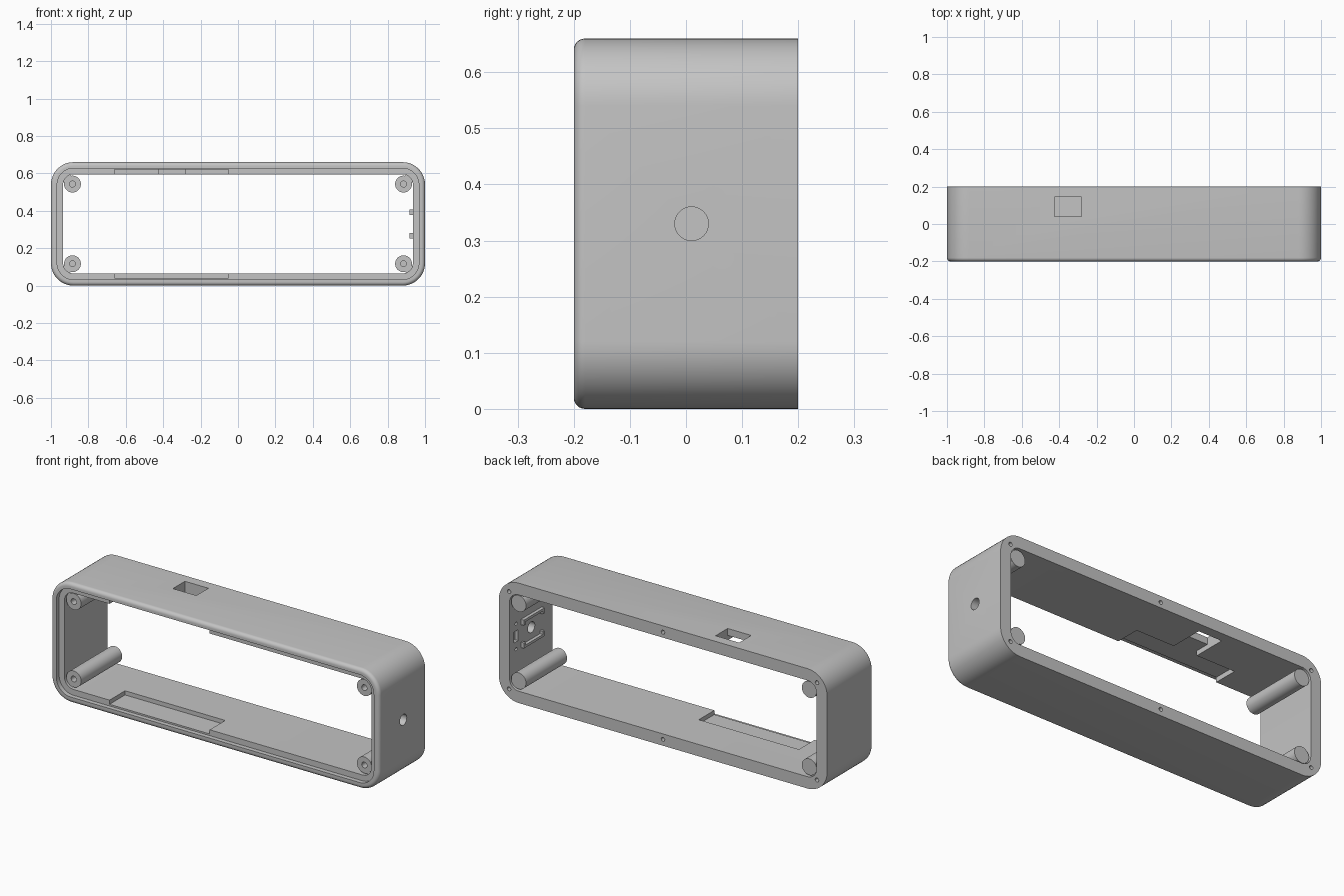
import bpy, bmesh, math
from mathutils import Matrix, Vector

if "Cube" in bpy.data.objects:
    bpy.data.objects.remove(bpy.data.objects["Cube"])

W, H, R = 1.0, 0.66, 0.12      # half width, height, outer corner radius
WALL = 0.065                   # wall thickness
MID = H / 2

grey = bpy.data.materials.new("plain grey")
grey.diffuse_color = (0.55, 0.55, 0.55, 1)
grey.use_nodes = True
grey.node_tree.nodes["Principled BSDF"].inputs["Base Color"].default_value = grey.diffuse_color


def finish(name, bm):
    bmesh.ops.recalc_face_normals(bm, faces=bm.faces)
    mesh = bpy.data.meshes.new(name)
    bm.to_mesh(mesh)
    bm.free()
    mesh.materials.append(grey)
    obj = bpy.data.objects.new(name, mesh)
    bpy.context.collection.objects.link(obj)
    return obj


def box(name, x, y, z):
    """Box from (low, high) pairs on each axis."""
    bm = bmesh.new()
    size = [b - a for a, b in (x, y, z)]
    mid = [(a + b) / 2 for a, b in (x, y, z)]
    bmesh.ops.create_cube(bm, size=1, matrix=Matrix.Translation(mid) @ Matrix.Diagonal((*size, 1)))
    return finish(name, bm)


def rod(name, start, end, radius, sides=32):
    """Closed cylinder between two points."""
    a, b = Vector(start), Vector(end)
    bm = bmesh.new()
    turn = (b - a).to_track_quat('Z', 'Y').to_matrix().to_4x4()
    bmesh.ops.create_cone(bm, cap_ends=True, segments=sides, radius1=radius, radius2=radius,
                          depth=(b - a).length, matrix=Matrix.Translation((a + b) / 2) @ turn)
    return finish(name, bm)


def combine(target, part, operation):
    """Boolean a part into the target and drop the helper."""
    mod = target.modifiers.new("cut", 'BOOLEAN')
    mod.operation, mod.solver, mod.object = operation, 'EXACT', part
    bpy.context.view_layer.objects.active = target
    bpy.ops.object.modifier_apply(modifier=mod.name)
    bpy.data.objects.remove(part)


def outline(inset, y, steps=12):
    """Rounded rectangle in the xz plane."""
    pts = []
    for k, (sx, sz) in enumerate(((1, 1), (-1, 1), (-1, -1), (1, -1))):
        for i in range(steps + 1):
            a = math.pi / 2 * (k + i / steps)
            pts.append((sx * (W - R) + (R - inset) * math.cos(a), y,
                        MID + sz * (MID - R) + (R - inset) * math.sin(a)))
    return pts


# Shell: wall section (inset, depth) swept around the rounded rectangle
section = [(0, 0.2)]
for i in range(7):
    a = math.pi / 2 * i / 6
    section.append((0.02 - 0.02 * math.cos(a), -0.18 - 0.02 * math.sin(a)))
section += [(0.033, -0.2), (0.033, -0.175), (WALL, -0.175), (WALL, 0.2)]
bm = bmesh.new()
rings = [[bm.verts.new(p) for p in outline(*s)] for s in section]
n = len(rings[0])
for j, ring in enumerate(rings):
    nxt = rings[(j + 1) % len(rings)]
    for i in range(n):
        bm.faces.new((ring[i], ring[(i + 1) % n], nxt[(i + 1) % n], nxt[i]))
shell = finish("shell", bm)

corners = [(sx, sz) for sx in (-1, 1) for sz in (-1, 1)]

# Corner posts, each tied to the wall by a short web
for sx, sz in corners:
    x, z = sx * 0.885, MID + sz * 0.213
    bm = bmesh.new()
    place = (Matrix.Translation((x + sx * 0.025, 0.01, z + sz * 0.025))
             @ Matrix.Rotation(-sx * sz * math.pi / 4, 4, 'Y') @ Matrix.Diagonal((0.075, 0.34, 0.05, 1)))
    bmesh.ops.create_cube(bm, size=1, matrix=place)
    combine(shell, finish("post_web", bm), 'UNION')
    combine(shell, rod("post", (x, -0.165, z), (x, 0.192, z), 0.045), 'UNION')

# Sensor brackets on the inside of the right wall
inner = W - WALL
for s in (-1, 1):
    def span(a, b):
        return tuple(sorted((MID + s * a, MID + s * b)))
    depth = (inner - 0.018, inner + 0.01)
    combine(shell, box("bracket_bar", depth, (-0.08, 0.1), span(0.064, 0.078)), 'UNION')
    for y in (-0.08, 0.085):
        combine(shell, box("bracket_leg", depth, (y, y + 0.015), span(0.048, 0.07)), 'UNION')

cuts = []
# Blind screw holes in post fronts and rear corners
for sx, sz in corners:
    x, z = sx * 0.885, MID + sz * 0.213
    cuts.append(rod("post_hole", (x, -0.25, z), (x, -0.03, z), 0.016, 20))
    x, z = sx * 0.938, MID + sz * 0.268
    cuts.append(rod("rear_hole", (x, 0.12, z), (x, 0.25, z), 0.011, 16))
for s in (-1, 1):
    z = MID + s * 0.295
    cuts.append(rod("rear_mid_hole", (0, 0.12, z), (0, 0.25, z), 0.011, 16))

# Pockets behind the front lip in the top and bottom walls
cuts.append(box("bottom_pocket", (-0.66, -0.05), (-0.18, -0.04), (0.042, 0.1)))
cuts.append(box("top_pocket", (-0.66, -0.05), (-0.18, -0.04), (0.56, 0.622)))
# Connector channel and opening in the top wall
cuts.append(box("connector_channel", (-0.425, -0.282), (-0.06, 0.145), (0.56, 0.622)))
cuts.append(box("connector_opening", (-0.425, -0.282), (0.04, 0.145), (0.58, 0.72)))

# Round opening, slot and pin holes in the right wall
cuts.append(rod("side_hole", (0.9, 0.01, MID), (1.1, 0.01, MID), 0.03))
cuts.append(box("side_slot", (0.9, inner + 0.02), (0.125, 0.16), (MID - 0.03, MID + 0.03)))
for s in (-1, 1):
    z = MID + s * 0.07
    cuts.append(rod("pin_hole", (0.9, 0.142, z), (inner + 0.025, 0.142, z), 0.009, 16))

for c in cuts:
    combine(shell, c, 'DIFFERENCE')

# Smooth rounded areas, keep hard edges
bpy.ops.object.select_all(action='DESELECT')
shell.select_set(True)
bpy.context.view_layer.objects.active = shell
bpy.ops.object.shade_smooth_by_angle(angle=math.radians(30))
